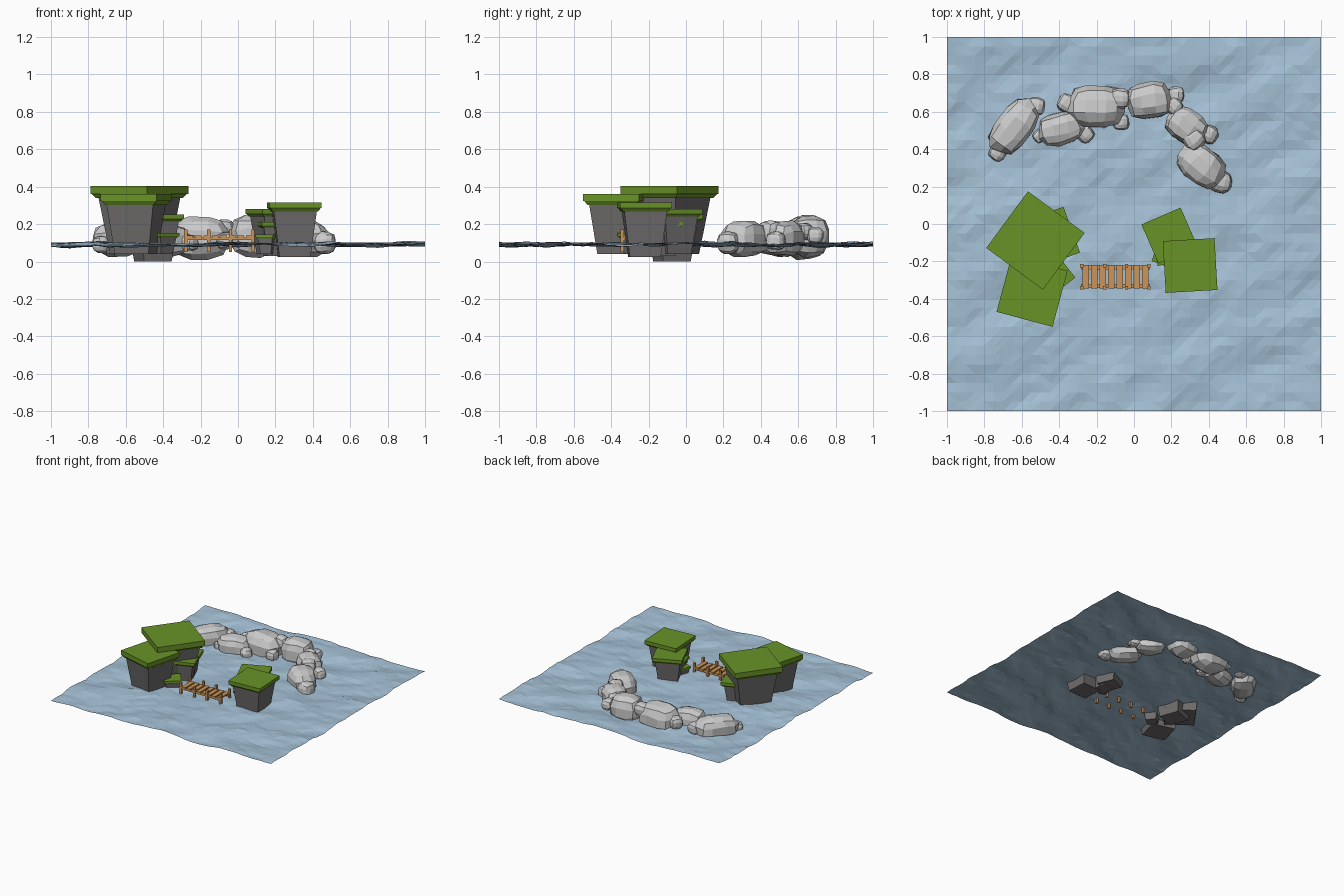
import bpy, bmesh, math, random
from mathutils import Matrix, Vector, noise

if "Cube" in bpy.data.objects:
    bpy.data.objects.remove(bpy.data.objects["Cube"])

random.seed(4)


def material(name, rgb):
    m = bpy.data.materials.new(name)
    m.diffuse_color = (*rgb, 1)
    m.use_nodes = True
    m.node_tree.nodes["Principled BSDF"].inputs["Base Color"].default_value = m.diffuse_color
    return m


GRASS = material("grass", (0.14, 0.29, 0.02))
CLIFF = material("cliff", (0.16, 0.15, 0.15))
WOOD = material("wood", (0.60, 0.30, 0.10))
WATER = material("water", (0.38, 0.54, 0.68))


def finish(bm, name, mat=None):
    bmesh.ops.recalc_face_normals(bm, faces=bm.faces[:])
    me = bpy.data.meshes.new(name)
    bm.to_mesh(me)
    bm.free()
    ob = bpy.data.objects.new(name, me)
    bpy.context.collection.objects.link(ob)
    if mat:
        me.materials.append(mat)
    return ob


def square_loft(name, x, y, angle, rings, mat):
    """Stack of (side, z) square rings, capped top and bottom."""
    bm = bmesh.new()
    loops = []
    for side, z in rings:
        loop = []
        for k in range(4):
            a = math.radians(angle + 45 + 90 * k)
            r = side / math.sqrt(2)
            loop.append(bm.verts.new((x + r * math.cos(a), y + r * math.sin(a), z)))
        loops.append(loop)
    for a, b in zip(loops, loops[1:]):
        for k in range(4):
            bm.faces.new((a[k], a[(k + 1) % 4], b[(k + 1) % 4], b[k]))
    bm.faces.new(loops[0])
    bm.faces.new(loops[-1])
    return finish(bm, name, mat)


def pillar(name, x, y, side, angle, top, cap, bottom):
    lip = cap * 0.55
    square_loft(name + "_grass", x, y, angle,
                [(side * 0.88, top - cap - lip), (side * 0.97, top - cap),
                 (side, top - cap), (side, top)], GRASS)
    square_loft(name + "_cliff", x, y, angle,
                [(side * 0.6, bottom), (side * 0.83, top - cap - lip)], CLIFF)


# Rippled water sheet
bm = bmesh.new()
bmesh.ops.create_grid(bm, x_segments=40, y_segments=40, size=1)
for v in bm.verts:
    u, w = v.co.x + v.co.y * 0.5, v.co.y - v.co.x * 0.5
    v.co.z = (0.092 + 0.022 * noise.noise(Vector((u * 2.5, w * 5, 1.3)))
              + 0.010 * noise.noise(Vector((u * 7, w * 13, 7.7))))
bmesh.ops.triangulate(bm, faces=bm.faces[:])
finish(bm, "water", WATER)

# Two clusters of grassy cliff pillars
pillar("left_tall", -0.527, -0.088, 0.376, -36.4, 0.405, 0.043, 0.04)
pillar("left_front", -0.545, -0.36, 0.31, -15, 0.362, 0.038, 0.04)
pillar("left_step", -0.455, -0.075, 0.26, 20, 0.25, 0.024, 0.0)
pillar("left_low_step", -0.405, -0.275, 0.13, 38, 0.152, 0.016, 0.04)
pillar("right_tall", 0.30, -0.222, 0.277, 3.3, 0.315, 0.03, 0.025)
pillar("right_back", 0.19, -0.062, 0.228, 23.5, 0.28, 0.026, 0.04)
pillar("right_step", 0.20, -0.12, 0.18, 10, 0.21, 0.02, 0.03)
pillar("right_low_step", 0.158, -0.168, 0.10, -20, 0.145, 0.014, 0.04)


def boards(name, items):
    """Group of boxes given as (centre, size)."""
    bm = bmesh.new()
    for c, s in items:
        m = Matrix.Translation(c) @ Matrix.Diagonal((*s, 1))
        bmesh.ops.create_cube(bm, size=1, matrix=m)
    return finish(bm, name, WOOD)


# Wooden bridge: planks, side rails, posts
X0, X1, YC = -0.28, 0.082, -0.282
boards("bridge_planks", [((X0 + (X1 - X0) * (i + 0.5) / 8, YC, 0.132),
                          (0.034, 0.125, 0.012)) for i in range(8)])
boards("bridge_rails", [((-0.099, YC + s * 0.049, 0.122), (0.37, 0.02, 0.014))
                        for s in (-1, 1)])
boards("bridge_posts", [((x, YC + s * 0.058, 0.11), (0.018, 0.018, 0.12))
                        for x in (-0.28, -0.157, -0.04, 0.08) for s in (-1, 1)])


def boulder(name, x, y, z, length, width, height, angle):
    bm = bmesh.new()
    bmesh.ops.create_cube(bm, size=2)
    bmesh.ops.subdivide_edges(bm, edges=bm.edges[:], cuts=2, use_grid_fill=True)
    turn = Matrix.Rotation(math.radians(angle), 3, 'Z')
    p = 2.7
    for v in bm.verts:
        n = sum(abs(c) ** p for c in v.co) ** (1 / p)
        q = v.co / n + Vector([random.uniform(-0.06, 0.06) for _ in range(3)])
        q = Vector((q.x * length / 2, q.y * width / 2, q.z * height / 2))
        v.co = turn @ q + Vector((x, y, z))
    return finish(bm, name)


# Arc of boulders: x, y, z, length, width, height, angle
large = [(-0.64, 0.52, 0.12, 0.33, 0.19, 0.19, 52),
         (-0.39, 0.51, 0.115, 0.25, 0.18, 0.18, 15),
         (-0.205, 0.63, 0.125, 0.31, 0.23, 0.23, 0),
         (0.08, 0.66, 0.135, 0.25, 0.20, 0.23, 8),
         (0.28, 0.525, 0.125, 0.24, 0.18, 0.19, -35),
         (0.36, 0.315, 0.12, 0.27, 0.20, 0.19, -38)]
for i, r in enumerate(large):
    boulder(f"large_boulder_{i}", *r)

# Small filler rocks: x, y, z, diameter
small = [(-0.525, 0.63, 0.12, 0.10), (-0.73, 0.38, 0.09, 0.09),
         (-0.505, 0.47, 0.10, 0.07), (-0.26, 0.48, 0.10, 0.09),
         (-0.36, 0.645, 0.13, 0.10), (-0.075, 0.67, 0.17, 0.11),
         (-0.07, 0.545, 0.11, 0.09), (0.225, 0.69, 0.14, 0.09),
         (0.215, 0.63, 0.16, 0.09), (0.40, 0.48, 0.11, 0.10),
         (0.32, 0.455, 0.16, 0.12), (0.465, 0.225, 0.10, 0.12)]
for i, (x, y, z, d) in enumerate(small):
    boulder(f"small_rock_{i}", x, y, z, d, d, d, random.uniform(0, 90))
